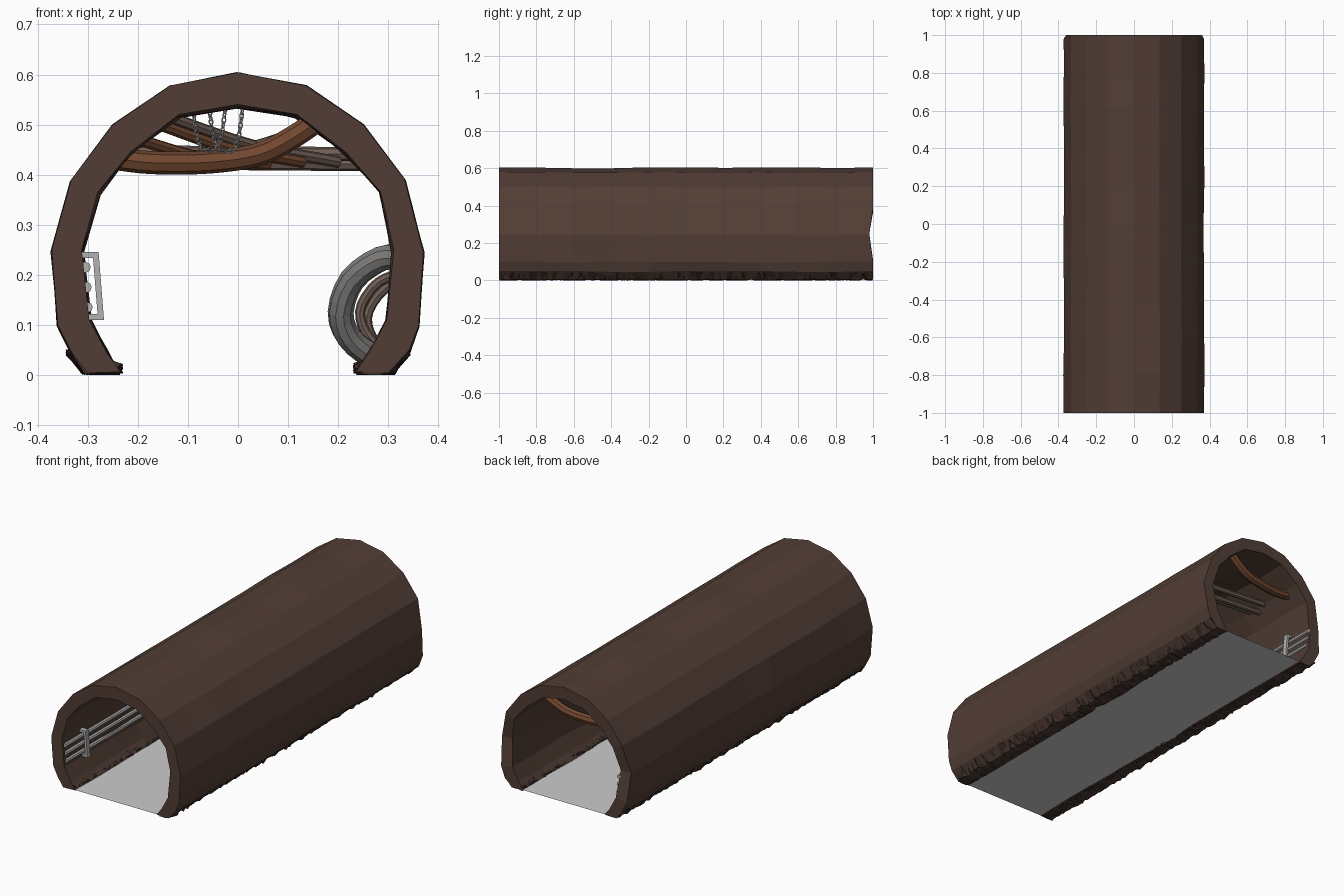
import bpy, bmesh, math, random
from mathutils import Vector, Matrix

if "Cube" in bpy.data.objects:
    bpy.data.objects.remove(bpy.data.objects["Cube"])

random.seed(4)


def material(name, rgb):
    m = bpy.data.materials.new(name)
    m.diffuse_color = (*rgb, 1)
    m.use_nodes = True
    m.node_tree.nodes["Principled BSDF"].inputs["Base Color"].default_value = m.diffuse_color
    return m


ROCK = material("dark_brown_rock", (0.085, 0.048, 0.036))
RUBBLE = material("rubble_brown", (0.05, 0.03, 0.024))
RUST = material("rust", (0.17, 0.065, 0.03))
WORN = material("worn_brown", (0.16, 0.11, 0.09))
STEEL = material("steel", (0.45, 0.45, 0.45))
DULL = material("dull_steel", (0.2, 0.195, 0.19))


def finish(name, bm, mat=None, smooth=False):
    bmesh.ops.recalc_face_normals(bm, faces=bm.faces)
    me = bpy.data.meshes.new(name)
    bm.to_mesh(me)
    bm.free()
    for p in me.polygons:
        p.use_smooth = smooth
    ob = bpy.data.objects.new(name, me)
    bpy.context.collection.objects.link(ob)
    if mat:
        me.materials.append(mat)
    return ob


def loft(bm, rings):
    # skin closed rings and cap both ends
    vs = [[bm.verts.new(p) for p in r] for r in rings]
    n = len(vs[0])
    for a, b in zip(vs, vs[1:]):
        for i in range(n):
            j = (i + 1) % n
            bm.faces.new((a[i], a[j], b[j], b[i]))
    return vs


def spline(points, steps=5):
    # Catmull-Rom path through the points
    p = [Vector(q) for q in points]
    if len(p) < 3:
        return p
    p = [2 * p[0] - p[1]] + p + [2 * p[-1] - p[-2]]
    out = []
    for i in range(1, len(p) - 2):
        a, b, c, d = p[i - 1:i + 3]
        for k in range(steps):
            t = k / steps
            out.append(0.5 * (2 * b + (c - a) * t + (2 * a - 5 * b + 4 * c - d) * t * t
                              + (3 * b - a - 3 * c + d) * t ** 3))
    return out + [p[-2]]


def tube(name, points, radius, mat, sides=8, steps=5):
    path = spline(points, steps)
    bm = bmesh.new()
    rings = []
    u = None
    for i, c in enumerate(path):
        t = (path[min(i + 1, len(path) - 1)] - path[max(i - 1, 0)]).normalized()
        if u is None:
            u = t.orthogonal()
        u = (u - t * u.dot(t)).normalized()
        v = t.cross(u)
        rings.append([c + radius * (math.cos(a) * u + math.sin(a) * v)
                      for a in (2 * math.pi * k / sides for k in range(sides))])
    vs = loft(bm, rings)
    bm.faces.new(vs[0])
    bm.faces.new(vs[-1])
    return finish(name, bm, mat)


# arched tunnel shell
outer = [(-.3, .004), (-.332, .045), (-.36, .1), (-.372, .25), (-.333, .39), (-.25, .5), (-.135, .578),
         (0, .604), (.135, .578), (.25, .5), (.333, .39), (.37, .245), (.361, .1), (.342, .05), (.3, .004)]
inner = [(-.235, .006), (-.262, .045), (-.297, .11), (-.312, .25), (-.28, .365), (-.215, .445), (-.118, .52),
         (0, .54), (.118, .52), (.215, .445), (.285, .365), (.311, .25), (.297, .11), (.262, .045), (.235, .006)]
rings = []
count = 11
for s in range(count):
    y = -1 + 2 * s / (count - 1)
    end = s in (0, count - 1)
    ring = []
    for k, (x, z) in enumerate(outer + inner[::-1]):
        j = 0 if end else (.003 if k < len(outer) else .006)
        yy = y - (.02 if s == count - 1 and .2 < z < .3 else 0)
        ring.append((x + random.uniform(-j, j), yy, max(.003, z + random.uniform(-j, j) - (0 if end else .002))))
    rings.append(ring)
bm = bmesh.new()
vs = loft(bm, rings)
m = len(outer)
for r in (vs[0], vs[-1]):
    for i in range(m - 1):
        bm.faces.new((r[i], r[i + 1], r[2 * m - 2 - i], r[2 * m - 1 - i]))
finish("tunnel_shell", bm, ROCK)

# floor sheet
bm = bmesh.new()
bm.faces.new([bm.verts.new(p) for p in ((-.27, -1, .008), (.27, -1, .008), (.27, 1, .008), (-.27, 1, .008))])
finish("floor", bm)

# jagged rubble along both wall feet
section = [(.245, 0), (.238, .016), (.262, .026), (.318, .042), (.338, .044), (.308, .006), (.28, .001)]
for side, label in ((-1, "left"), (1, "right")):
    rings = []
    for s in range(111):
        y = max(-.998, min(.998, -1 + 2 * s / 110 + random.uniform(-.005, .005)))
        rings.append([(side * (x + random.uniform(-.009, .007)), y, max(0, z + random.uniform(-.006, .008)))
                      for x, z in section])
    bm = bmesh.new()
    vs = loft(bm, rings)
    bm.faces.new(vs[0])
    bm.faces.new(vs[-1])
    bmesh.ops.triangulate(bm, faces=bm.faces)
    finish(label + "_rubble", bm, RUBBLE)

# three service pipes on the left wall
for x, z in ((-.301, .135), (-.303, .175), (-.305, .215)):
    tube("wall_pipe", [(x, -.985, z), (x, .985, z)], .011, STEEL)

# wall pipe brackets: slanted rectangular clamps
for y in (-.84, -.28, .28, .84):
    bm = bmesh.new()
    for (cx, cz), (sx, sz) in (((-.279, .178), (.012, .135)), ((-.295, .24), (.035, .012)),
                               ((-.288, .116), (.03, .012))):
        bmesh.ops.create_cube(bm, size=1, matrix=Matrix.Translation((cx, y, cz)) @ Matrix.Diagonal((sx, .025, sz, 1)))
    for v in bm.verts:
        v.co.x -= (v.co.z - .178) * .08
    finish("pipe_bracket", bm, STEEL)

# bent pipes leaving the right wall and entering the floor
bend = [(.335, .235), (.285, .232), (.228, .19), (.205, .125), (.222, .075), (.262, .042), (.3, .03)]
tube("large_bent_pipe", [(x, -.3 + .02 * i, z) for i, (x, z) in enumerate(bend)], .026, DULL, 10, 3)
small = [(.33, .205), (.28, .185), (.247, .14), (.248, .1), (.275, .06), (.305, .04)]
for k in (0, 1):
    tube("small_bent_pipe", [(x + .014 * k, .05 + .06 * k, z - .012 * k) for x, z in small], .01, WORN, 8, 3)

# sagging rusty ceiling pipes
sag = [(-.245, .0, .432), (-.17, .0, .424), (-.06, .01, .425), (.04, .02, .44), (.11, .03, .475), (.175, .04, .52)]
for y0 in (-.35, .9):
    tube("rusty_ceiling_pipe", [(x, y0 + y, z) for x, y, z in sag], .023, RUST, 8, 4)

# straight cross pipes
for y, z in ((.64, .445), (.69, .425), (.74, .445)):
    tube("cross_pipe", [(-.25, y, z), (.25, y - .04, z - .004)], .014, WORN)

# slanted thin pipes under the roof
for a, b, mat in (((-.17, .1, .505), (.13, .3, .425), RUST), ((-.14, .2, .515), (.2, .42, .425), WORN),
                  ((-.2, .15, .47), (.06, .35, .42), RUST), ((.16, .2, .5), (-.1, .45, .435), WORN)):
    mid = (Vector(a) + Vector(b)) / 2 - Vector((0, 0, .012))
    tube("slanted_pipe", [a, mid, b], .012, mat)


# hanging chains made of alternating links
def chain(x0, x1, y0, y1, top, low):
    bm = bmesh.new()
    pts = []
    for i in range(201):
        t = i / 200
        pts.append(Vector((x0 + (x1 - x0) * t, y0 + (y1 - y0) * t, low + (top - low) * (2 * t - 1) ** 4)))
    step, last, n = .0085, None, 0
    for i, p in enumerate(pts[:-1]):
        if last is not None and (p - last).length < step:
            continue
        last = p
        rot = (pts[i + 1] - p).to_track_quat('X', 'Y').to_matrix().to_4x4()
        mat = Matrix.Translation(p) @ rot @ Matrix.Rotation(math.pi / 2 * (n % 2), 4, 'X')
        n += 1
        ring = []
        for a in range(8):
            ca, sa = math.cos(a * math.pi / 4), math.sin(a * math.pi / 4)
            ring.append([bm.verts.new(mat @ Vector((ca * (.0068 + .0017 * c), sa * (.0042 + .0017 * c), .0017 * s)))
                         for c, s in ((1, 0), (0, 1), (-1, 0), (0, -1))])
        for a in range(8):
            for k in range(4):
                bm.faces.new((ring[a][k], ring[(a + 1) % 8][k], ring[(a + 1) % 8][(k + 1) % 4], ring[a][(k + 1) % 4]))
    finish("hanging_chain", bm, STEEL, True)


chain(-.09, -.025, -.5, -.46, .54, .45)
chain(-.058, .01, -.44, -.4, .545, .447)
